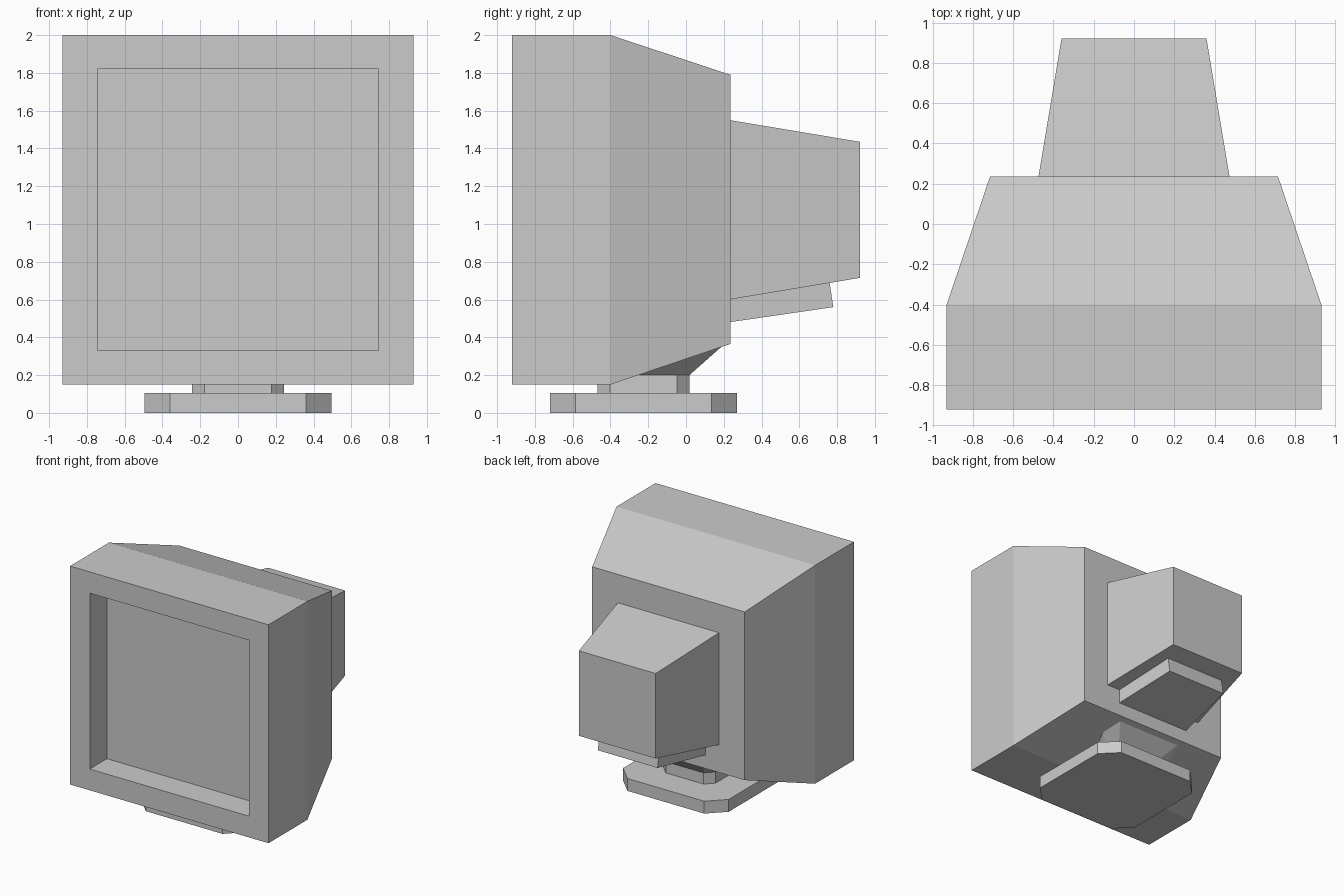
import bpy, bmesh

if "Cube" in bpy.data.objects:
    bpy.data.objects.remove(bpy.data.objects["Cube"])


def loft(name, rings):
    """Bridge successive closed rings of points and cap both ends."""
    bm = bmesh.new()
    loops = [[bm.verts.new(p) for p in ring] for ring in rings]
    n = len(loops[0])
    for a, b in zip(loops, loops[1:]):
        for i in range(n):
            j = (i + 1) % n
            bm.faces.new((a[i], a[j], b[j], b[i]))
    bm.faces.new(loops[0][::-1])
    bm.faces.new(loops[-1])
    bmesh.ops.recalc_face_normals(bm, faces=bm.faces[:])
    mesh = bpy.data.meshes.new(name)
    bm.to_mesh(mesh)
    bm.free()
    obj = bpy.data.objects.new(name, mesh)
    bpy.context.collection.objects.link(obj)
    return obj


def rect(hx, y, z0, z1):
    """Upright rectangle at depth y."""
    return [(-hx, y, z0), (hx, y, z0), (hx, y, z1), (-hx, y, z1)]


def octagon(h, cut, z, cy=-0.225):
    """Level square of half size h with cut corners."""
    k = h - cut
    pts = [(h, -k), (h, k), (k, h), (-k, h), (-h, k), (-h, -k), (-k, -h), (k, -h)]
    return [(x, y + cy, z) for x, y in pts]


# Main housing: sunken screen, bezel, straight front, tapered back
loft("monitor_housing", [
    rect(0.745, -0.69, 0.33, 1.82),
    rect(0.745, -0.92, 0.33, 1.82),
    rect(0.93, -0.92, 0.15, 2.0),
    rect(0.93, -0.40, 0.15, 2.0),
    rect(0.715, 0.235, 0.365, 1.79),
])

# Tapered tube cover at the rear
loft("tube_cover", [
    rect(0.475, 0.23, 0.60, 1.55),
    rect(0.36, 0.92, 0.715, 1.435),
])

# Slanted connector block beneath the tube cover
block = loft("connector_block", [
    rect(0.35, 0.23, 0.48, 0.63),
    rect(0.28, 0.78, 0.56, 0.71),
])
for v in block.data.vertices:
    if v.co.y > 0.5 and v.co.z > 0.6:
        v.co.y = 0.757

# Swivel neck flaring into the housing
loft("swivel_neck", [
    octagon(0.243, 0.066, 0.10),
    octagon(0.243, 0.066, 0.20),
    octagon(0.415, 0.112, 0.352),
])

# Foot plate
loft("foot_plate", [
    octagon(0.495, 0.135, 0.0),
    octagon(0.495, 0.135, 0.105),
])
